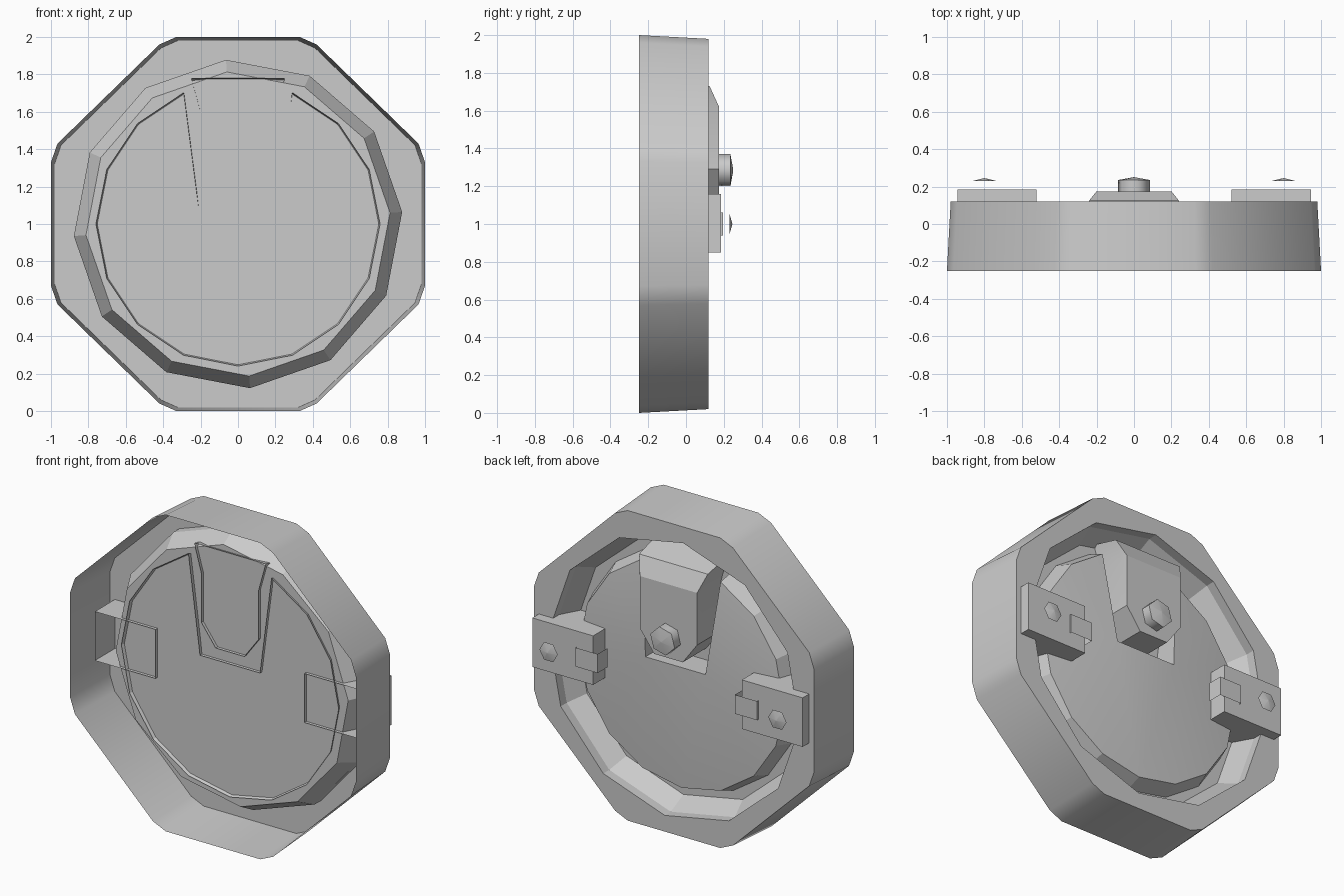
import bpy, bmesh, math

if "Cube" in bpy.data.objects:
    bpy.data.objects.remove(bpy.data.objects["Cube"])

# One neutral grey for everything
grey = bpy.data.materials.new("plain_grey")
grey.use_nodes = True
grey.diffuse_color = (0.6, 0.6, 0.6, 1)
grey.node_tree.nodes["Principled BSDF"].inputs["Base Color"].default_value = (0.6, 0.6, 0.6, 1)


def finish(name, bm, smooth=None):
    bmesh.ops.recalc_face_normals(bm, faces=bm.faces)
    mesh = bpy.data.meshes.new(name)
    bm.to_mesh(mesh)
    bm.free()
    mesh.materials.append(grey)
    obj = bpy.data.objects.new(name, mesh)
    bpy.context.collection.objects.link(obj)
    if smooth:
        bpy.ops.object.select_all(action='DESELECT')
        obj.select_set(True)
        bpy.context.view_layer.objects.active = obj
        bpy.ops.object.shade_smooth_by_angle(angle=math.radians(smooth))
    return obj


def add_loft(bm, sections, cap_front=True, cap_back=True):
    """Join (y, outline) sections, outlines being (x, z) points."""
    rings = [[bm.verts.new((x, y, z)) for x, z in pts] for y, pts in sections]
    n = len(rings[0])
    for a, b in zip(rings, rings[1:]):
        for i in range(n):
            j = (i + 1) % n
            bm.faces.new((a[i], a[j], b[j], b[i]))
    if cap_front:
        bm.faces.new(rings[0])
    if cap_back:
        bm.faces.new(rings[-1])
    return rings


def loft(name, sections, cap_front=True, cap_back=True, smooth=None):
    bm = bmesh.new()
    add_loft(bm, sections, cap_front, cap_back)
    return finish(name, bm, smooth)


def polygon(count, radius, cx=0, cz=1, turn=0):
    angles = [math.radians(turn + 360 * i / count) for i in range(count)]
    return [(cx + radius * math.cos(a), cz + radius * math.sin(a)) for a in angles]


def box(name, x0, x1, y0, y1, z0, z1):
    """A box that is open at the front."""
    rect = [(x0, z0), (x1, z0), (x1, z1), (x0, z1)]
    return loft(name, [(y0, rect), (y1, rect)], cap_front=False)


def strip(name, path, z0, z1):
    """A folded sheet following (x, y) points, open above and below."""
    bm = bmesh.new()
    low, high = [[bm.verts.new((x, y, z)) for x, y in path] for z in (z0, z1)]
    for i in range(len(path) - 1):
        bm.faces.new((low[i], low[i + 1], high[i + 1], high[i]))
    return finish(name, bm)


def scaled(points, k):
    return [(x * k, 1 + (z - 1) * k) for x, z in points]


def mirrored(half):
    return half + [(-x, z) for x, z in reversed(half)]


# Depths of the back plate, the pan floor and the hollow parts' front edges
BACK, FLOOR, LIP = 0.12, -0.06, -0.08

# Octagonal casing wall with clipped corners, open at the front
octagon = mirrored([(0.33, 2), (0.42, 1.96), (0.965, 1.43), (1, 1.33),
                    (1, 0.67), (0.965, 0.57), (0.42, 0.04), (0.33, 0)])
rim = scaled(octagon, 0.98)
loft("casing_wall", [(-0.25, octagon), (BACK, rim)], False, False, smooth=30)

# Back plate with a twelve-sided opening
opening = polygon(12, 0.88, turn=4.2)
bm = bmesh.new()
edges = []
for outline in (rim, opening):
    ring = [bm.verts.new((x, BACK, z)) for x, z in outline]
    edges += [bm.edges.new((ring[i - 1], ring[i])) for i in range(len(ring))]
bmesh.ops.triangle_fill(bm, use_beauty=True, use_dissolve=False, edges=edges)
finish("back_plate", bm)

# Sunken pan behind the opening: short straight wall, then a slope to the floor
loft("sunken_pan", [(FLOOR, polygon(12, 0.815, turn=4.2)), (0.06, opening),
                    (BACK, opening)], True, False)

# Shallow cone-backed disc with a notch at the top, hollow at the front
disc = polygon(16, 0.76, turn=112.5)[:15]
notch = [(0.21, 1.08), (-0.21, 1.08)]
bm = bmesh.new()
back = add_loft(bm, [(LIP, disc + notch), (0.045, scaled(disc, 0.94) + notch)], False, False)[1]
right, left = back[15:]
for corner in (right, left):
    corner.co.y = 0.105
for i in range(14):
    bm.faces.new((left if i < 7 else right, back[i], back[i + 1]))
bm.faces.new((left, back[7], right))
finish("notched_disc", bm, smooth=20)


# Bracket standing in the notch, sloped at its top
def bracket_outline(width, top):
    return mirrored([(width, top), (0.2, 1.6), (0.2, 1.29), (0.1, 1.155)])


loft("top_bracket", [(LIP, bracket_outline(0.25, 1.78)),
                     (0.125, bracket_outline(0.24, 1.73)),
                     (0.175, bracket_outline(0.2, 1.62))], cap_front=False, smooth=22)

# Pointed hexagonal bolt on the bracket
loft("bracket_bolt", [(y, polygon(6, r, cz=1.285, turn=15))
                      for y, r in ((0.17, 0.088), (0.235, 0.088), (0.25, 0.004))], smooth=65)

# Side clamps, each with a folded inner tab and a bolt cap
for side, s in (("left", 1), ("right", -1)):
    box(side + "_clamp", s * 0.52, s * 0.945, LIP, 0.185, 0.85, 1.16)
    strip(side + "_clamp_tab", [(s * 0.48, 0.1), (s * 0.48, 0.197),
                                (s * 0.635, 0.197), (s * 0.635, 0.18)], 0.94, 1.06)
    loft(side + "_bolt_cap", [(0.23, polygon(6, 0.064, cx=s * 0.8)),
                              (0.245, polygon(6, 0.003, cx=s * 0.8))], smooth=40)
